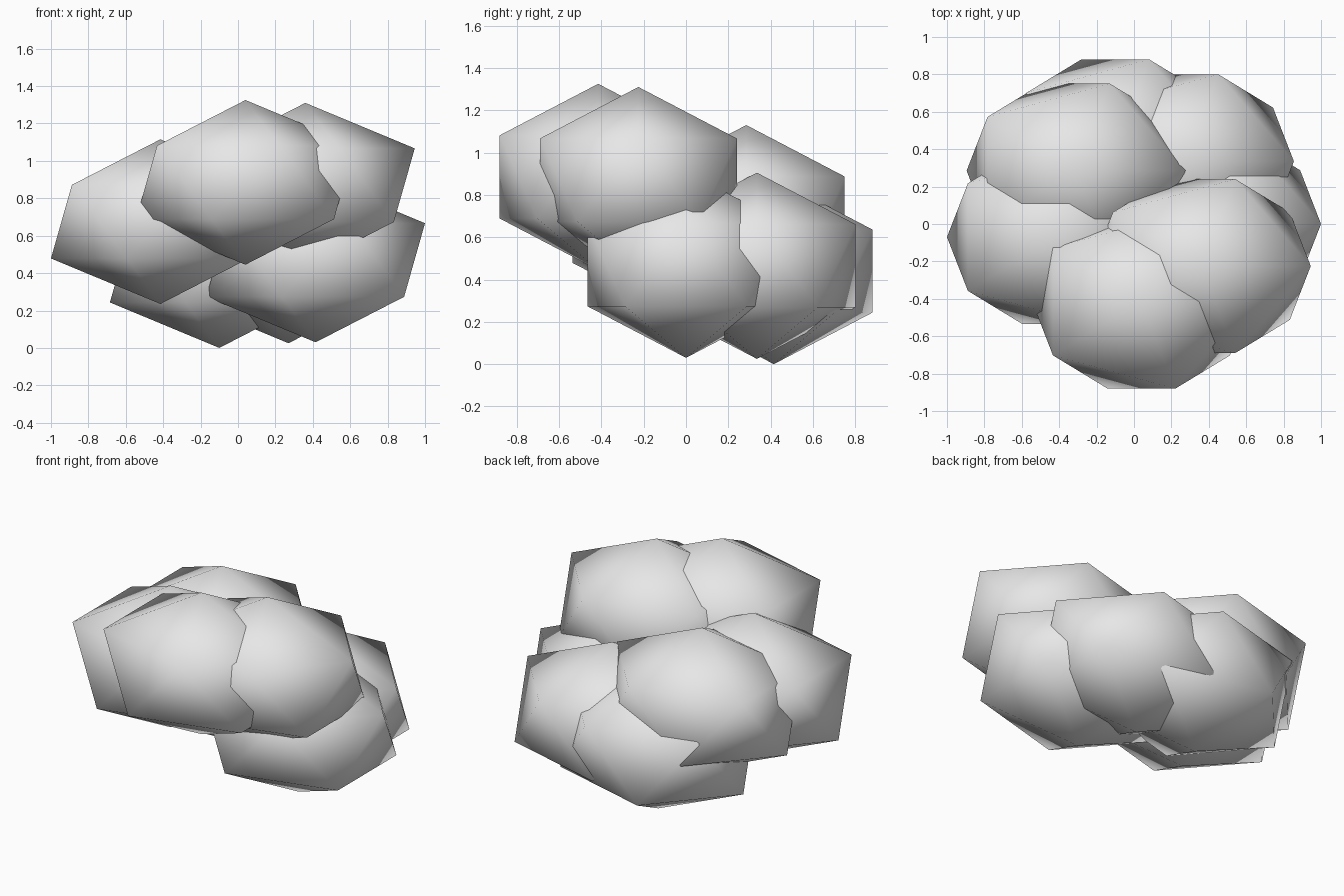
import bpy

if "Cube" in bpy.data.objects:
    bpy.data.objects.remove(bpy.data.objects["Cube"])

# One pale grey for the whole cluster
grey = bpy.data.materials.new("pale_grey")
grey.diffuse_color = (0.8, 0.8, 0.8, 1.0)
grey.use_nodes = True
grey.node_tree.nodes["Principled BSDF"].inputs["Base Color"].default_value = grey.diffuse_color

RADII = (0.654, 0.547, 0.44)


def add_puff(name, centre):
    """Squashed, smooth-shaded twenty-sided ball."""
    bpy.ops.mesh.primitive_ico_sphere_add(subdivisions=1, radius=1, location=centre)
    puff = bpy.context.object
    puff.name = name
    puff.scale = RADII
    bpy.ops.object.transform_apply(location=False, rotation=False, scale=True)
    bpy.ops.object.shade_smooth()
    puff.data.materials.append(grey)


# Overlapping puffs, lower layer, middle layer, then upper layer
puffs = {
    "lower_right_puff": (0.415, 0.0, 0.47),
    "lower_back_right_puff": (0.27, 0.335, 0.465),
    "lower_back_puff": (-0.10, 0.415, 0.44),
    "middle_left_puff": (-0.415, -0.07, 0.675),
    "middle_back_left_puff": (-0.31, 0.285, 0.69),
    "upper_front_puff": (0.04, -0.415, 0.885),
    "upper_right_puff": (0.36, -0.225, 0.87),
}
for puff_name, position in puffs.items():
    add_puff(puff_name, position)
